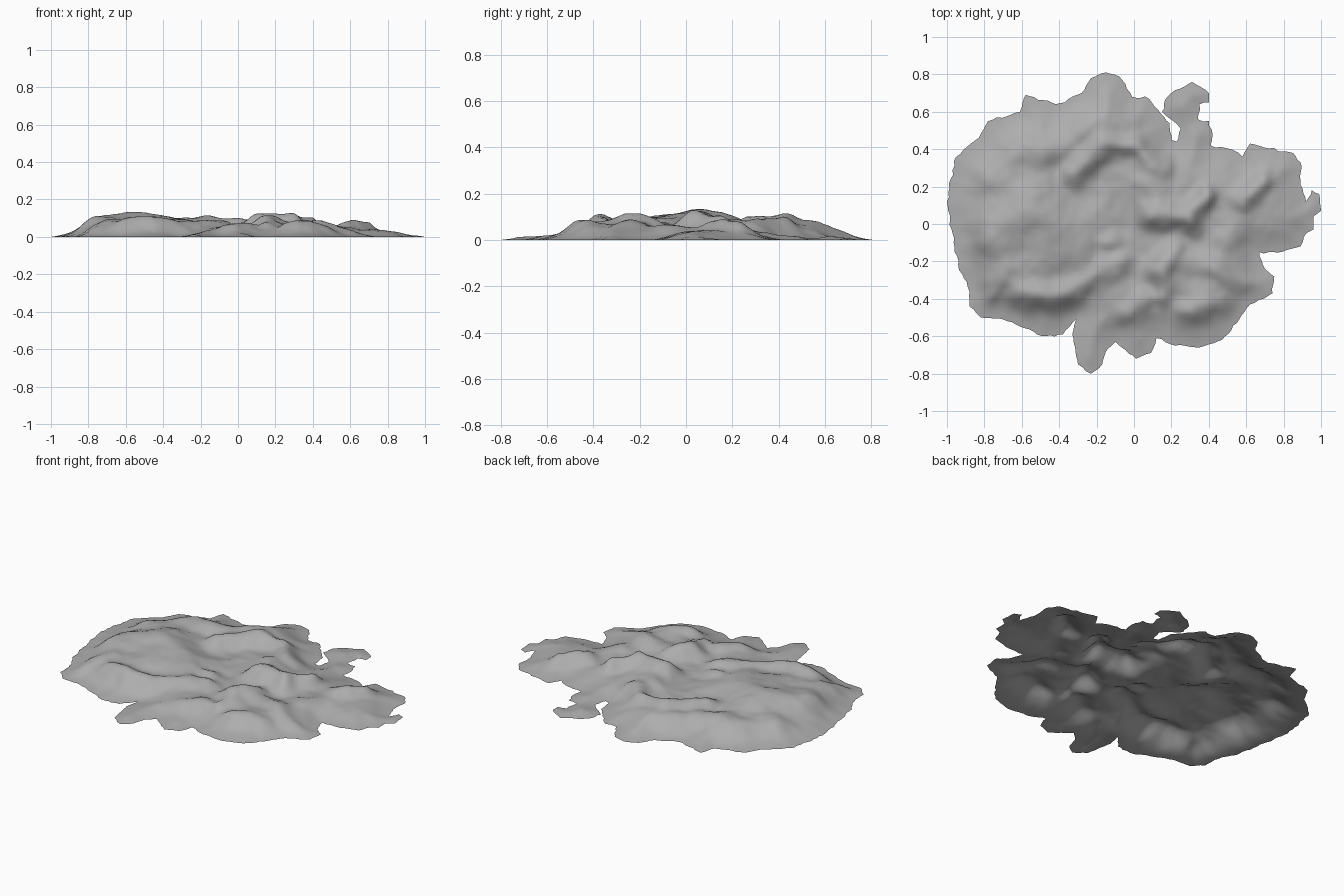
import bpy
import bmesh
import math
from mathutils import Vector, noise
from mathutils.geometry import delaunay_2d_cdt

default_cube = bpy.data.objects.get("Cube")
if default_cube:
    bpy.data.objects.remove(default_cube, do_unlink=True)

# Shoreline, clockwise from the north cape, in hundredths
COAST = [
    (-15, 81), (-8, 79), (-1, 68), (8, 67), (13, 61), (19, 54), (20, 45), (23, 44),
    (25, 51), (15, 60), (16, 64), (20, 70), (31, 76), (40, 70), (40, 65), (35, 64),
    (34, 56), (40, 55), (42, 48), (41, 42), (52, 40), (58, 36), (62, 43), (85, 38),
    (89, 33), (89, 21), (92, 12), (95, 18), (99, 16), (100, 7), (96, 4), (96, -3),
    (92, -5), (89, -12), (79, -15), (67, -15), (70, -24), (75, -28), (74, -37),
    (62, -43), (55, -53), (47, -62), (35, -66), (22, -65), (12, -61), (9, -69),
    (1, -72), (-10, -63), (-15, -68), (-17, -75), (-23, -80), (-30, -75), (-33, -59),
    (-31, -51), (-38, -59), (-47, -60), (-70, -51), (-82, -50), (-88, -44),
    (-88, -36), (-94, -22), (-97, -5), (-100, 12), (-98, 24), (-95, 36), (-83, 46),
    (-78, 55), (-61, 60), (-58, 69), (-42, 64), (-28, 70), (-23, 78),
]

# Broad uplands: start, end, width in hundredths, height in thousandths
UPLANDS = [
    (-52, -18, -32, -10, 25, 92), (-28, 52, -10, 58, 17, 80), (-72, 24, -58, 42, 16, 80),
    (-74, -6, -56, 14, 20, 112), (-54, 4, -46, 0, 20, 120), (10, 20, 24, 4, 16, 80),
    (15, -28, 40, -34, 17, 62),
]

# Ridges, in the same units
RIDGES = [
    (-50, 36, -38, 42, 13, 88), (-33, 26, -18, 42, 10, 98), (-18, 42, 2, 42, 9, 100),
    (8, 36, 12, 33, 10, 107), (12, 6, 28, 2, 10, 124), (30, 6, 38, 14, 8, 102),
    (58, 13, 69, 22, 9, 86), (-76, -32, -68, -24, 13, 88), (-58, -38, -38, -39, 12, 112),
    (-30, -32, -8, -20, 9, 84), (14, -24, 20, -16, 10, 100), (20, -20, 44, -22, 9, 78),
    (44, -22, 56, -32, 9, 68), (16, -38, 16, -26, 8, 78), (30, -47, 48, -43, 10, 86),
    (-4, -48, 4, -40, 10, 72), (-14, -8, -10, -7, 7, 76), (50, -5, 56, -18, 10, 62),
]


def smooth(t):
    t = min(max(t, 0), 1)
    return t * t * (3 - 2 * t)


def segment_distance(p, a, b):
    along = b - a
    t = min(max((p - a).dot(along) / along.length_squared, 0), 1)
    return (p - a - along * t).length


def roughen(points, step):
    """Split the shoreline into short edges and make it slightly ragged."""
    result = []
    for i, a in enumerate(points):
        b = points[(i + 1) % len(points)]
        side = (b - a).orthogonal().normalized()
        count = max(1, round((b - a).length / step))
        for k in range(count):
            p = a.lerp(b, k / count)
            wobble = noise.noise(p.to_3d() * 25) * 0.014 if k else 0
            result.append(p + side * wobble)
    return result


corners = [Vector(p) / 100 for p in COAST]
shore = roughen(corners, 0.025)
edges = [(p, shore[(i + 1) % len(shore)]) for i, p in enumerate(shore)]
hills = [(Vector((a, b)) / 100, Vector((c, d)) / 100, w / 100, h / 1000)
         for a, b, c, d, w, h in UPLANDS + RIDGES]


def shore_distance(p):
    return min(segment_distance(p, a, b) for a, b in edges)


def ground_height(p, inland):
    # Wander the sample point so that the crests are irregular
    sway = noise.noise_vector(p.to_3d() * 5) * 0.03
    sway += noise.noise_vector(p.to_3d() * 13) * 0.012
    q = p + sway.to_2d()
    total = 0.045 ** 4
    for a, b, width, height in hills:
        d = segment_distance(q, a, b) / width
        total += (height * math.exp(-d * d)) ** 4
    gullies = noise.fractal(p.to_3d() * 6, 0.9, 2.0, 4) * 0.012
    return max(0, (total ** (1 / 4) + gullies) * smooth(inland / 0.23 + 0.07))


# Island surface: triangulated grid bounded by the shoreline
spacing = 0.022
points = list(shore)
for row in range(-40, 41):
    for column in range(-47, 48):
        p = Vector((column + (row % 2) / 2, row)) * spacing
        if shore_distance(p) > spacing * 0.6:
            points.append(p)
loop = [(i, (i + 1) % len(shore)) for i in range(len(shore))]
flat, _, triangles, *_ = delaunay_2d_cdt(points, loop, [list(range(len(shore)))], 1, 1e-5)

bm = bmesh.new()
verts = []
for p in flat:
    inland = shore_distance(p)
    z = ground_height(p, inland) if inland > 0.001 else 0
    verts.append(bm.verts.new((p.x, p.y, z)))
for triangle in triangles:
    bm.faces.new([verts[i] for i in triangle])
bmesh.ops.delete(bm, geom=[v for v in bm.verts if not v.link_faces], context="VERTS")
bm.normal_update()
for face in bm.faces:
    if face.normal.z < 0:
        face.normal_flip()
    face.smooth = True

mesh = bpy.data.meshes.new("island_terrain")
bm.to_mesh(mesh)
bm.free()
island = bpy.data.objects.new("island_terrain", mesh)
bpy.context.collection.objects.link(island)

# Plain grey rock
rock = bpy.data.materials.new("grey_rock")
rock.use_nodes = True
grey = (0.42, 0.42, 0.42, 1)
rock.diffuse_color = grey
rock.node_tree.nodes["Principled BSDF"].inputs["Base Color"].default_value = grey
mesh.materials.append(rock)
